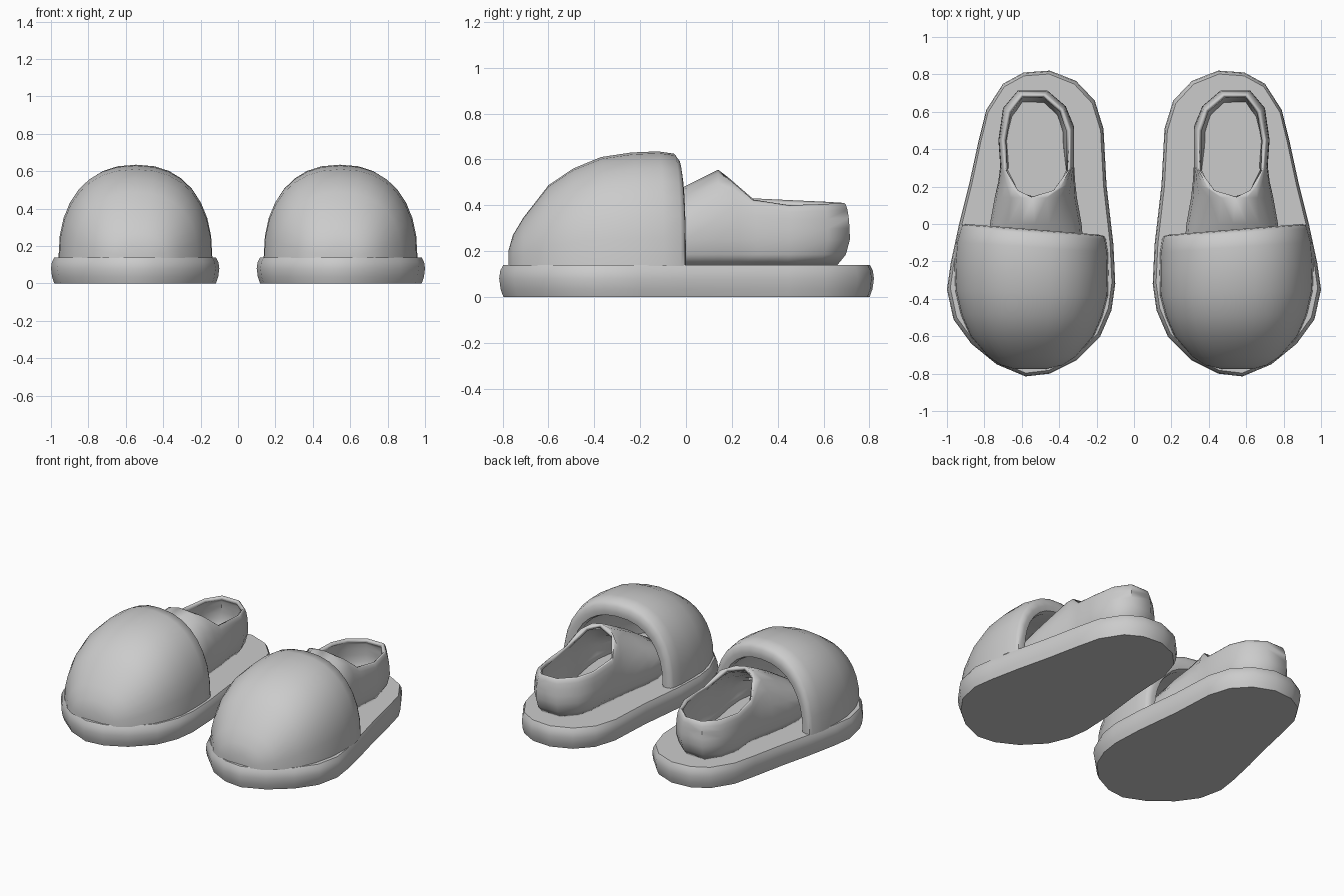
import bpy, bmesh, math

if "Cube" in bpy.data.objects:
    bpy.data.objects.remove(bpy.data.objects["Cube"])

grey = bpy.data.materials.new("plain_grey")
grey.diffuse_color = (0.6, 0.6, 0.6, 1)
grey.use_nodes = True
grey.node_tree.nodes["Principled BSDF"].inputs["Base Color"].default_value = grey.diffuse_color


def loft(name, rings, closed, cap_first=False, cap_last=False, thickness=0):
    """Skin a row of point rings, mirror to the second slipper."""
    bm = bmesh.new()
    rows = [[bm.verts.new(p) for p in r] for r in rings]
    n = len(rows[0])
    for a, b in zip(rows, rows[1:]):
        for i in range(n if closed else n - 1):
            j = (i + 1) % n
            bm.faces.new((a[i], a[j], b[j], b[i]))
    if cap_first:
        bm.faces.new(rows[0][::-1])
    if cap_last:
        bm.faces.new(rows[-1])
    bmesh.ops.remove_doubles(bm, verts=bm.verts, dist=0.0005)
    bmesh.ops.recalc_face_normals(bm, faces=bm.faces)
    mesh = bpy.data.meshes.new(name)
    bm.to_mesh(mesh)
    bm.free()
    mesh.materials.append(grey)
    ob = bpy.data.objects.new(name, mesh)
    bpy.context.collection.objects.link(ob)
    bpy.ops.object.select_all(action='DESELECT')
    ob.select_set(True)
    bpy.context.view_layer.objects.active = ob
    bpy.ops.object.shade_smooth_by_angle(angle=math.radians(50))
    if thickness:
        s = ob.modifiers.new("wall", 'SOLIDIFY')
        s.thickness, s.offset = thickness, -1
    m = ob.modifiers.new("pair", 'MIRROR')
    m.use_mirror_merge = False
    return ob


# Sole: outline with a slightly bulging edge
outline = [(.45, .82), (.59, .81), (.70, .75), (.79, .61), (.83, .45), (.88, .22),
           (.935, 0), (.98, -.21), (1, -.35), (.965, -.51), (.87, -.64), (.735, -.75),
           (.58, -.815), (.45, -.80), (.31, -.73), (.18, -.60), (.12, -.46), (.10, -.32),
           (.11, -.11), (.147, .21), (.163, .51), (.21, .66), (.31, .765)]
sole_rings = []
for z, inset in ((0, .018), (.035, .006), (.08, 0), (.115, .005), (.14, .018)):
    sx, sy = 1 - inset / .45, 1 - inset / .815
    sole_rings.append([(.55 + (x - .55) * sx, y * sy, z) for x, y in outline])
loft("sole", sole_rings, True, True, True)

# Toe cap: arched sections (y, left, right, top), rolled rim, then inner lining
sections = [(-.775, .47, .64, .20), (-.755, .38, .71, .27), (-.71, .31, .78, .345),
            (-.60, .215, .875, .487), (-.487, .17, .925, .56), (-.36, .14, .955, .61),
            (-.22, .137, .96, .63), (-.10, .14, .95, .635), (-.025, .15, .93, .625),
            (-.006, .16, .92, .60), (0, .185, .895, .565), (-.006, .215, .865, .535),
            (-.035, .225, .855, .525), (-.22, .215, .88, .54), (-.487, .25, .85, .48),
            (-.65, .35, .74, .33)]


def arch(y, left, right, top, n=16):
    c, w, pts = (left + right) / 2, (right - left) / 2, []
    for i in range(n + 1):
        a = math.pi * i / n
        co, si = math.cos(a), max(0, math.sin(a))
        x = c + w * math.copysign(abs(co) ** .87, co)
        skew = .08 * (x - .9) * max(0, 1 + y / .6)
        pts.append((x, y + skew, .135 + (top - .135) * si ** .87))
    return pts


loft("toe_cap", [arch(*s) for s in sections], False, True, True)

# Inner shoe: columns round the foot, each from its foot (x, y) to its rim (x, y, z)
columns = [(.74, -.40, .53, -.40, .24), (.78, -.12, .53, -.12, .42), (.77, 0, .53, 0, .485),
           (.745, .14, .54, .14, .555), (.725, .23, .62, .18, .52), (.715, .31, .685, .29, .425),
           (.725, .45, .70, .45, .40), (.70, .62, .67, .60, .405), (.62, .715, .60, .69, .41),
           (.465, .715, .48, .69, .41), (.365, .63, .385, .61, .415), (.32, .52, .345, .50, .42),
           (.32, .31, .35, .29, .43), (.315, .23, .43, .18, .525), (.305, .14, .54, .14, .555),
           (.28, 0, .53, 0, .485), (.27, -.12, .53, -.12, .42), (.30, -.40, .53, -.40, .24)]
shoe_rings = []
for bx, by, rx, ry, rz in columns:
    # tucked-in foot of the wall
    tuck = .06 if by > .5 else .03
    d = math.hypot(bx - .53, by - .40) if by > .4 else abs(bx - .53)
    ux, uy = (bx - .53) / d, ((by - .40) / d if by > .4 else 0)
    ring = [(bx - ux * tuck, by - uy * tuck, .135), (bx - ux * tuck * .3, by - uy * tuck * .3, .185)]
    for k in range(6):
        a = math.pi / 2 * k / 5
        f, g = 1 - math.cos(a), math.sin(a)
        ring.append((bx + (rx - bx) * f, by + (ry - by) * f, .25 + (rz - .25) * g))
    shoe_rings.append(ring)
loft("inner_shoe", shoe_rings, False, thickness=.025)

# Insole: thin floor inside the inner shoe
floor = [r[0] for r in shoe_rings]
loft("insole", [[(x, y, z) for x, y, _ in floor] for z in (.13, .165)], True, True, True)
